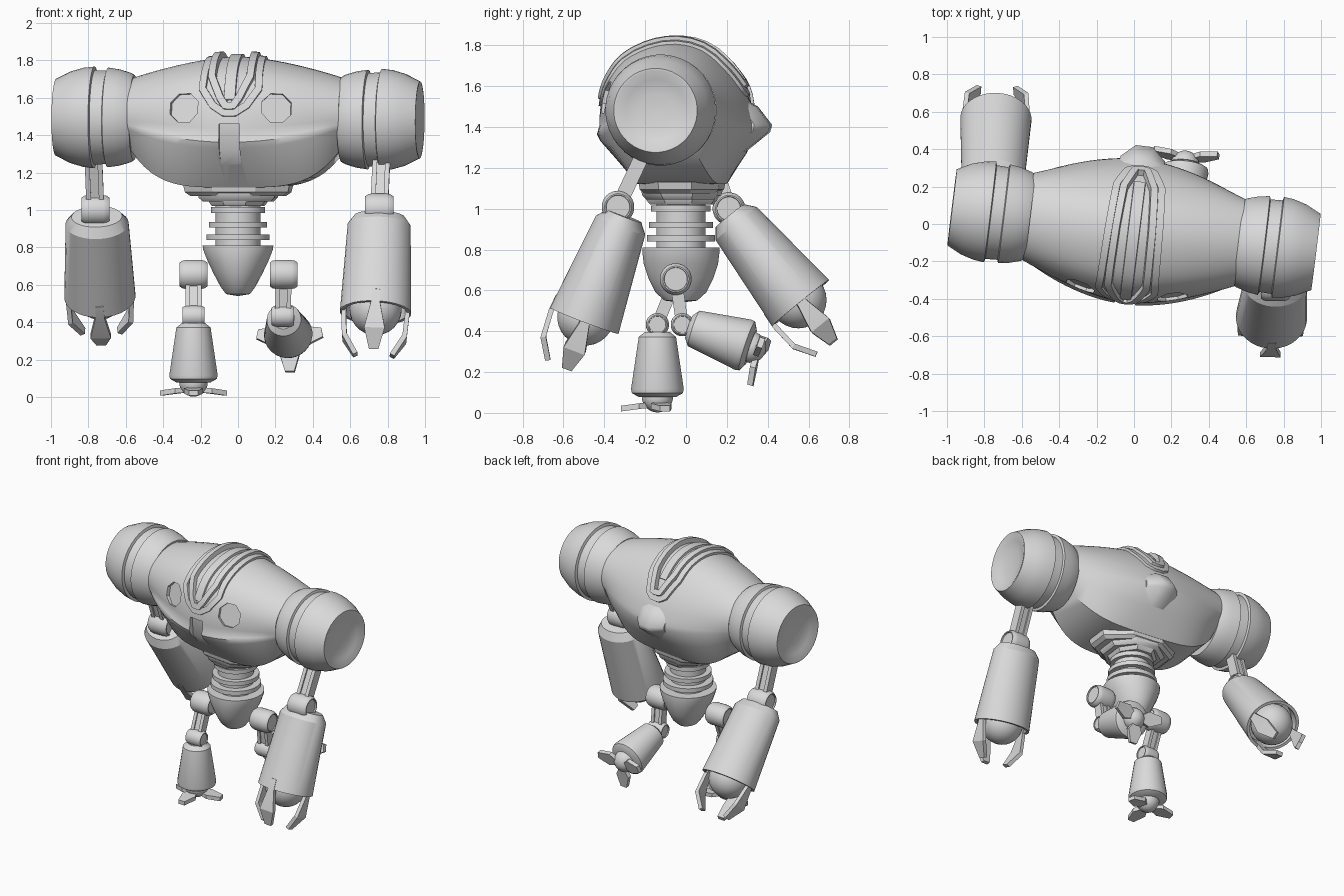
import bpy, bmesh, math
from mathutils import Vector, Matrix

if "Cube" in bpy.data.objects:
    bpy.data.objects.remove(bpy.data.objects["Cube"])

grey = bpy.data.materials.new("plain_grey")
grey.diffuse_color = (0.7, 0.7, 0.7, 1)
grey.use_nodes = True
grey.node_tree.nodes["Principled BSDF"].inputs["Base Color"].default_value = grey.diffuse_color
YC = -0.03                                   # torso pivot in y
TORSO = Matrix.Translation((0, YC, 0)) @ Matrix.Rotation(math.radians(-7), 4, 'Z')
TORSO = TORSO @ Matrix.Translation((0, -YC, 0))
I4 = Matrix.Identity(4)
MIDDLE = Matrix.Translation((0, -.025, 0))   # waist column


def make(name, verts, faces, mat=I4, angle=32):
    me = bpy.data.meshes.new(name)
    me.from_pydata([mat @ Vector(v) for v in verts], [], faces)
    bm = bmesh.new()
    bm.from_mesh(me)
    bmesh.ops.recalc_face_normals(bm, faces=bm.faces)
    bm.to_mesh(me)
    bm.free()
    me.materials.append(grey)
    ob = bpy.data.objects.new(name, me)
    bpy.context.collection.objects.link(ob)
    bpy.ops.object.select_all(action='DESELECT')
    ob.select_set(True)
    bpy.context.view_layer.objects.active = ob
    bpy.ops.object.shade_smooth_by_angle(angle=math.radians(angle))
    return ob


def loft(name, rings, mat=I4, loop=False, angle=32):
    """Skin equal-length rings; cap the ends unless the chain is a loop."""
    n, m = len(rings[0]), len(rings)
    verts = [v for r in rings for v in r]
    faces = []
    for i in range(m if loop else m - 1):
        a, b = i * n, ((i + 1) % m) * n
        faces += [(a + j, a + (j + 1) % n, b + (j + 1) % n, b + j) for j in range(n)]
    if not loop:
        faces += [tuple(range(n)), tuple(range((m - 1) * n, m * n))]
    return make(name, verts, faces, mat, angle)


def lathe(name, prof, mat=I4, segs=32, sx=1, sy=1):
    """Turn (radius, height, optional x stretch) points round local z."""
    rings = []
    for p in prof:
        k = sx * (p[2] if len(p) > 2 else 1)
        rings.append([(p[0] * k * math.cos(q), p[0] * sy * math.sin(q), p[1])
                      for q in ((j + .5) * math.tau / segs for j in range(segs))])
    return loft(name, rings, mat)


def frame(origin, d):
    """Local z along d, local x near world x."""
    z = Vector(d).normalized()
    x = Vector((1, 0, 0)) if abs(z.x) < .9 else Vector((0, 1, 0))
    x = (x - z * x.dot(z)).normalized()
    m = Matrix((x, z.cross(x), z)).transposed().to_4x4()
    m.translation = origin
    return m


def prism(name, pts, hw, mat=I4):
    """Extrude a y-z outline along x."""
    return loft(name, [[(s * hw, y, z) for y, z in pts] for s in (-1, 1)], mat)


def ball(name, r, h, mat):
    lathe(name, [(max(r * math.sin(a * math.pi / 14), .0005), h - r * math.cos(a * math.pi / 14))
                 for a in range(15)], mat, 28)


def knuckle(name, p, r, h):
    side = [(r, .55 * h), (.95 * r, .8 * h), (.82 * r, h), (.74 * r, h), (.72 * r, .88 * h),
            (.001, .88 * h)]
    lathe(name, [(a, -b) for a, b in reversed(side)] + side, frame(p, (1, 0, 0)), 28)


def rod(name, a, b, w, t):
    """Link with a raised rail on each edge."""
    a, b = Vector(a), Vector(b)
    L, u = (b - a).length, w * .45
    sec = [(-w, -t), (-u, -t), (-u, -t * .7), (u, -t * .7), (u, -t), (w, -t)]
    sec += [(x, -y) for x, y in reversed(sec)]
    loft(name, [[(x, y, h) for x, y in sec] for h in (0, L)], frame(a, b - a))


def digits(name, path, dr, dh, spread, mat):
    """Three flat digits; path holds (axial, radius, half width), (dr, dh) is the thickness."""
    for k in (-1, 0, 1):
        rings = [[(-w, r - dr, h - dh), (w, r - dr, h - dh), (w, r, h), (-w, r, h)]
                 for h, r, w in path]
        loft(f"{name}_{k + 2}", rings, mat @ Matrix.Rotation(math.radians(k * spread), 4, 'Z'),
             angle=20)


# Torso: middle outline (y, z) blending to an ellipse at each shoulder
MID = [(-.22, 1.12), (-.415, 1.33), (-.425, 1.40), (-.415, 1.52), (-.38, 1.63), (-.30, 1.735),
       (-.17, 1.80), (-.03, 1.82), (.10, 1.785), (.20, 1.70), (.28, 1.59), (.33, 1.48),
       (.35, 1.38), (.285, 1.27), (.18, 1.12)]


def surf(x, u):
    i = max(0, min(int(u), 13))
    f = u - i
    a, b, c, d = (Vector(MID[max(0, min(k, 14))]) for k in (i - 1, i, i + 1, i + 2))
    p = b + (c - a) * (f / 2) + (2 * a - 5 * b + 4 * c - d) * (f * f / 2) \
        + (3 * b - a - 3 * c + d) * (f ** 3 / 2)
    ang = math.atan2(p.y - 1.48, p.x - YC)
    k = (abs(x) / .57) ** (1.6 + 2.4 * max(0, min(1, (1.4 - p.y) / .28)))
    p = p.lerp(Vector((YC + .235 * math.cos(ang), 1.505 + .2 * math.sin(ang))), min(k, 1))
    return Vector((x, p.x, p.y))


def normal(x, u):
    e = .02
    return (surf(x + e, u) - surf(x - e, u)).cross(surf(x, u + e) - surf(x, u - e)).normalized()


us = [0] + [1 + k / 3 for k in range(34)] + [13, 14]
torso = loft("torso", [[surf(.57 * s / 14, u) for u in us] for s in range(-14, 15)], TORSO)

# Recessed eyes and mouth slot
cutters = []
for s in (-1, 1):
    n = normal(s * .25, 3.25)
    cutters.append(lathe("eye_cutter", [(.085, -.025), (.085, .15)],
                         TORSO @ frame(surf(s * .25, 3.25), n), 8))
cutters.append(prism("mouth_cutter", [(-.6, 1.46), (-.6, 1.21), (-.31, 1.21), (-.39, 1.32),
                                      (-.40, 1.46)], .055, TORSO))
for c in cutters:
    c.hide_render = True
    bpy.context.view_layer.objects.active = torso
    mod = torso.modifiers.new("cut", 'BOOLEAN')
    mod.operation, mod.solver, mod.object = 'DIFFERENCE', 'EXACT', c
    bpy.ops.object.modifier_apply(modifier=mod.name)
    bpy.data.objects.remove(c)
bpy.ops.object.select_all(action='DESELECT')
torso.select_set(True)
bpy.ops.object.shade_smooth_by_angle(angle=math.radians(40))


# Crest bands laid on the torso surface
def band(name, path, w, h, loop):
    if loop:
        path = path + [(-x, u) for x, u in reversed(path)]
    fine, m = [], len(path)
    for i in range(m if loop else m - 1):
        (x0, u0), (x1, u1) = path[i], path[(i + 1) % m]
        fine += [(x0 + (x1 - x0) * k / 4, u0 + (u1 - u0) * k / 4) for k in range(4)]
    if not loop:
        fine.append(path[-1])
    P = [surf(*q) for q in fine]
    rings = []
    for i, q in enumerate(fine):
        nx = (i + 1) % len(P) if loop else min(i + 1, len(P) - 1)
        pv = i - 1 if loop else max(i - 1, 0)
        n = normal(*q)
        lift = h * (.6 + .4 * max(0, min(1, (q[1] - 3) / 3)))   # thinner at the brow
        side = n.cross(P[nx] - P[pv]).normalized() * (w / 2)
        rings.append([P[i] - side - n * .02, P[i] + side - n * .02,
                      P[i] + side * .85 + n * lift, P[i] - side * .85 + n * lift])
    loft(name, rings, TORSO, loop)


band("crest_flange", [(.03, 3.0), (.09, 3.35), (.15, 4.2), (.145, 5), (.135, 7), (.12, 9),
                      (.07, 10), (.03, 10.2)], .045, .016, True)
band("crest_rail", [(.02, 3.3), (.05, 3.7), (.1, 4.7), (.1, 5.5), (.095, 7), (.08, 8.8),
                    (.03, 9.9)], .045, .033, True)
band("crest_ridge", [(0, 3.6), (0, 4.5), (0, 6), (0, 7.5), (0, 9.2)], .07, .014, False)
HUMP = [(.24, 1.56), (.35, 1.50), (.42, 1.41), (.41, 1.375), (.28, 1.27)]
SLOPE = [(.22 + (y - .22) * .66, 1.41 + (z - 1.41) * .8) for y, z in HUMP]
loft("back_hump", [[(x, *p) for p in pts]
                   for x, pts in ((-.12, SLOPE), (-.045, HUMP), (.045, HUMP), (.12, SLOPE))],
     TORSO, angle=45)

# Stepped plates under the torso
for k, (hx, hy, z0, z1) in enumerate([(.30, .21, 1.075, 1.13), (.22, .20, 1.045, 1.09),
                                      (.16, .18, 1.02, 1.06)]):
    lathe(f"hip_plate_{k + 1}", [(.9, z0), (1, z0 + .02), (1.03, z1)],
          TORSO @ Matrix.Translation((0, -.02, 0)), 8, hx, hy)

# Shoulder drums with a grooved band and dished end
DRUM = [(.001, .56), (.228, .56), (.24, .58), (.258, .64), (.267, .70), (.25, .705),
        (.253, .77), (.272, .775), (.266, .83), (.246, .90), (.206, .98), (.196, .98),
        (.15, .957), (.08, .945), (.001, .942)]
for side, s in (("left", -1), ("right", 1)):
    lathe(f"{side}_shoulder_drum", DRUM, TORSO @ frame((0, YC, 1.489), (s, 0, -.008 * s)), 40)

# Waist and pelvis
lathe("waist_core", [(.12, .78), (.12, 1.06)], MIDDLE)
for k, (r, z) in enumerate([(.168, .84), (.157, .905), (.146, .985)]):
    lathe(f"waist_disc_{k + 1}", [(r, z), (r, z + .03)], MIDDLE)
lathe("pelvis", [(.13, .81), (.19, .81), (.19, .79, .99), (.183, .73, .9), (.16, .66, .82),
                 (.125, .59, .75), (.08, .55, .8), (.001, .54)], MIDDLE)

# Arms: link, elbow, sleeve, inner ball and three claws
SLEEVE = [(.001, 0, 1.5), (.09, 0, 1.5), (.13, .05, 1.3), (.18, .55, 1.06),
          (.16, .55, 1.06), (.155, .48, 1.06), (.001, .48, 1.06)]
CLAW = [(.48, .175, .02), (.56, .182, .025), (.70, .172, .055), (.80, .11, .025)]
for side, top, elbow, root, d in (
        ("left", (-.78, .065, 1.45), (-.762, .21, 1.0), (-.755, .215, .965), (.03, .63, -.776)),
        ("right", (.775, -.125, 1.45), (.755, -.333, 1.008), (.757, -.303, .965),
         (-.04, -.355, -.935))):
    rod(f"{side}_arm_link", top, elbow, .047, .036)
    knuckle(f"{side}_elbow", elbow, .08, .076)
    m = frame(root, d)
    lathe(f"{side}_forearm", SLEEVE, m, 36)
    ball(f"{side}_hand_ball", .14, .53, m)
    digits(f"{side}_claw", CLAW, .024, .012, 92, m)

# Legs: hip, link, knee, shin, ankle ball and three toes
SHIN = [(.001, .04), (.06, .035), (.092, .06), (.13, .315), (.126, .335), (.09, .355), (.001, .355)]
TOE = [(.408, .04, .025), (.413, .09, .052), (.425, .178, .025)]
for side, hip, knee, d in (
        ("left", (-.238, -.05, .655), (-.238, -.14, .432), (0, 0, -1)),
        ("right", (.245, -.05, .655), (.24, -.018, .432), (.09, .94, -.31))):
    knuckle(f"{side}_hip", hip, .078, .074)
    rod(f"{side}_leg_link", hip, knee, .042, .03)
    knuckle(f"{side}_knee", knee, .057, .06)
    m = frame(knee, d)
    lathe(f"{side}_shin", SHIN, m, 28)
    ball(f"{side}_ankle_ball", .077, .353, m)
    digits(f"{side}_toe", TOE, 0, .028, 102, m)
